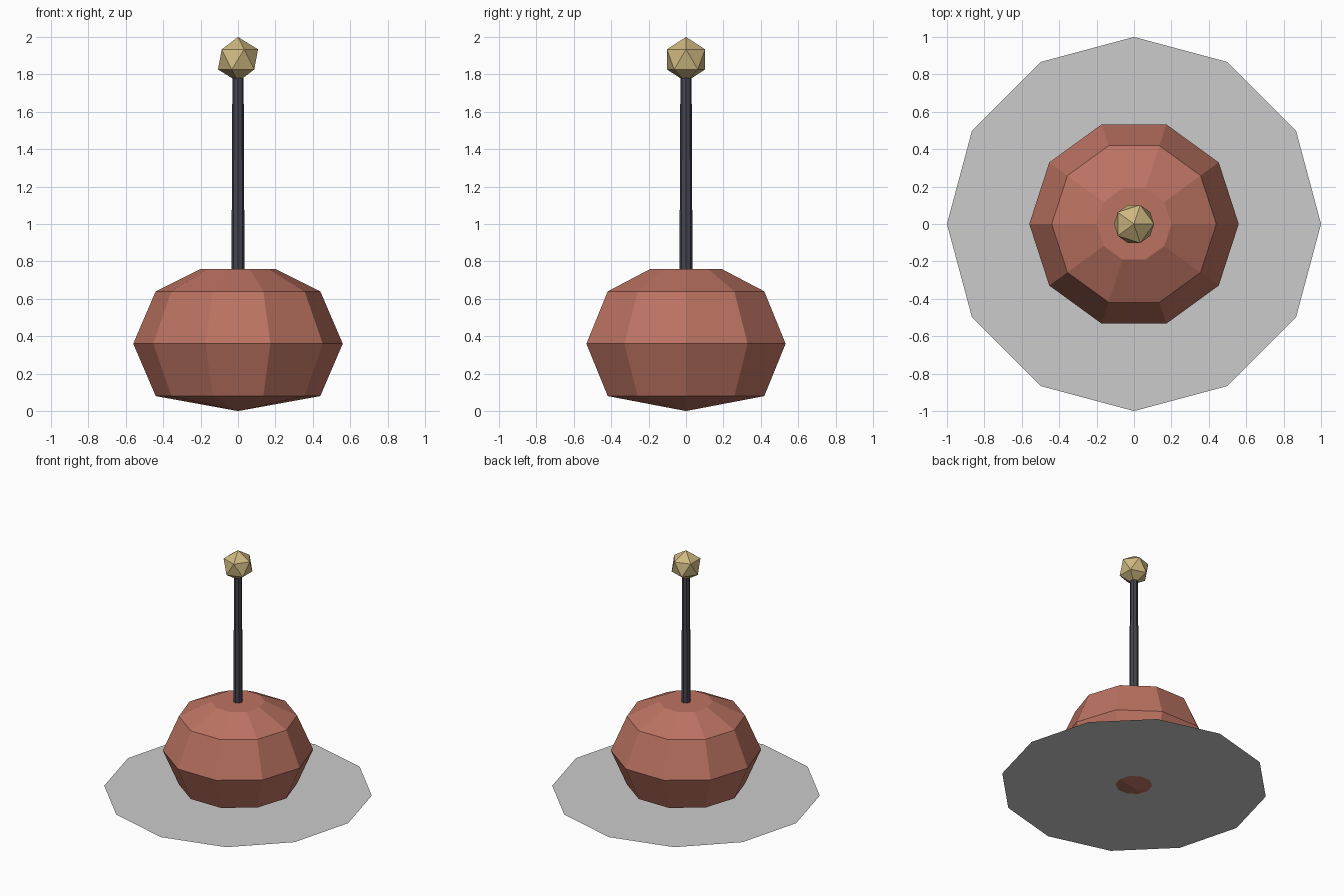
import bpy, bmesh
from math import cos, sin, tau

if "Cube" in bpy.data.objects:
    bpy.data.objects.remove(bpy.data.objects["Cube"])


def material(name, color):
    m = bpy.data.materials.new(name)
    m.diffuse_color = (*color, 1)
    m.use_nodes = True
    m.node_tree.nodes["Principled BSDF"].inputs["Base Color"].default_value = m.diffuse_color
    return m


def finish(name, bm, mat=None):
    bmesh.ops.recalc_face_normals(bm, faces=bm.faces)
    me = bpy.data.meshes.new(name)
    bm.to_mesh(me)
    bm.free()
    ob = bpy.data.objects.new(name, me)
    bpy.context.collection.objects.link(ob)
    if mat:
        me.materials.append(mat)
    return ob


def lathe(name, profile, sides, mat):
    """Faceted solid from (radius, z) rings; a zero radius makes a point."""
    bm = bmesh.new()
    rings = []
    for r, z in profile:
        n = sides if r else 1
        rings.append([bm.verts.new((r * cos(tau * i / sides), r * sin(tau * i / sides), z))
                      for i in range(n)])
    for a, b in zip(rings, rings[1:]):
        for i in range(sides):
            j = (i + 1) % sides
            if len(a) == 1:
                bm.faces.new((a[0], b[j], b[i]))
            else:
                bm.faces.new((a[i], a[j], b[j], b[i]))
    for ring in (rings[0], rings[-1]):
        if len(ring) > 1:
            bm.faces.new(ring)
    return finish(name, bm, mat)


red = material("red", (0.50, 0.17, 0.12))
black = material("blue_black", (0.06, 0.06, 0.08))
gold = material("gold", (0.62, 0.48, 0.22))

# Thin ground disc, pierced by the tip of the body
bm = bmesh.new()
bmesh.ops.create_circle(bm, cap_ends=True, segments=12, radius=1)
disc = finish("base_disc", bm)
disc.location.z = 0.025

# Rounded body with pointed bottom and flat top
lathe("body", [(0, 0), (0.44, 0.08), (0.56, 0.36), (0.44, 0.64), (0.2, 0.76)], 10, red)

# Slightly tapered rod
lathe("rod", [(0.035, 0.74), (0.03, 1.8)], 8, black)

# Faceted ball on top
bm = bmesh.new()
bmesh.ops.create_icosphere(bm, subdivisions=1, radius=0.12)
ball = finish("top_ball", bm, gold)
ball.location.z = 1.88
